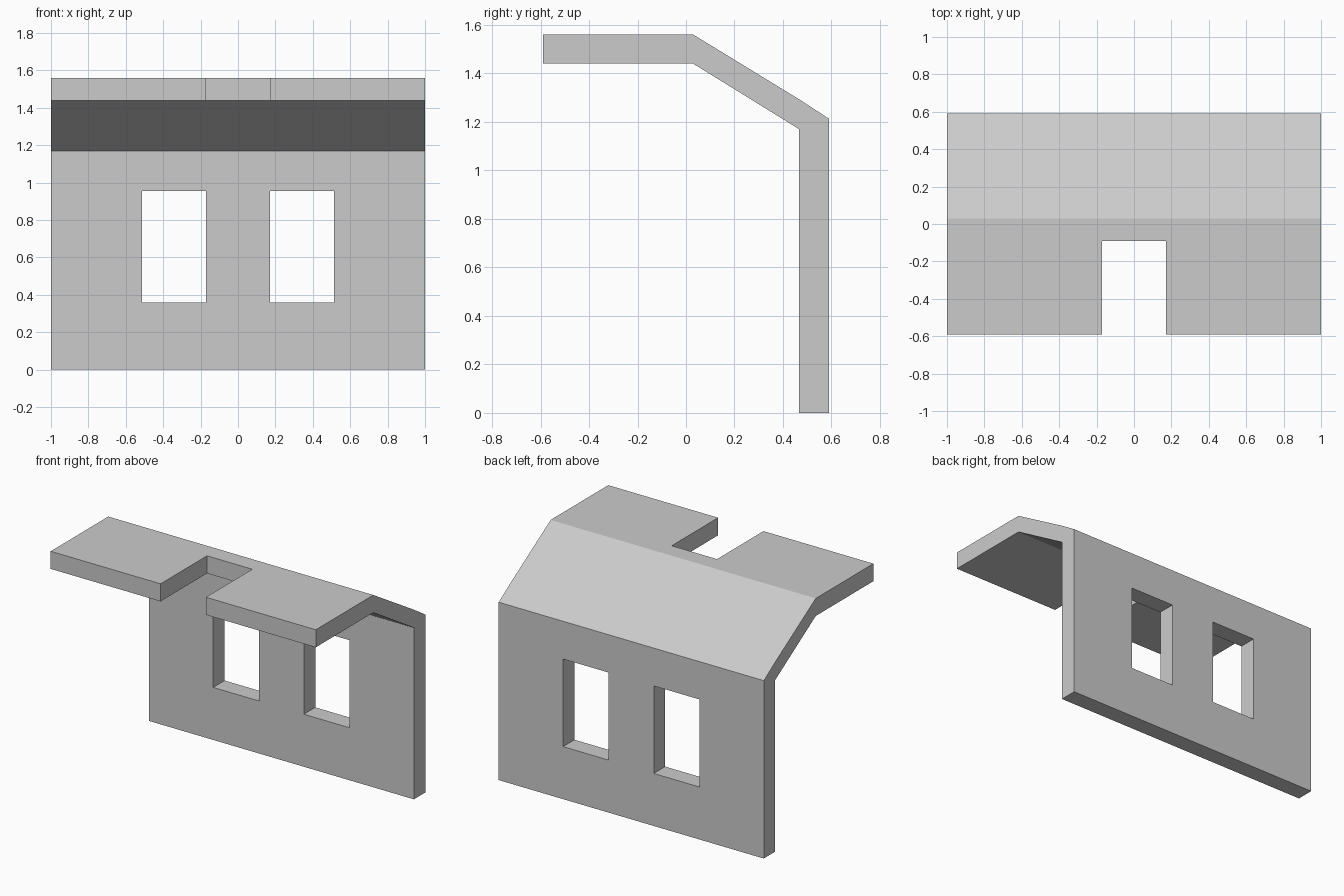
import bpy, bmesh

if "Cube" in bpy.data.objects:
    bpy.data.objects.remove(bpy.data.objects["Cube"])

# Side profile (y, z): flat roof, sloped roof, upright wall
PROFILE = [(-0.59, 1.44), (0.03, 1.44), (0.467, 1.17), (0.467, 0.0),
           (0.59, 0.0), (0.59, 1.213), (0.467, 1.293), (0.03, 1.56), (-0.59, 1.56)]


def make_object(name, bm):
    bmesh.ops.recalc_face_normals(bm, faces=bm.faces)
    mesh = bpy.data.meshes.new(name)
    bm.to_mesh(mesh)
    bm.free()
    obj = bpy.data.objects.new(name, mesh)
    bpy.context.collection.objects.link(obj)
    return obj


def extrude_profile(name, points, half_width):
    bm = bmesh.new()
    face = bm.faces.new([bm.verts.new((-half_width, y, z)) for y, z in points])
    ext = bmesh.ops.extrude_face_region(bm, geom=[face])
    moved = [v for v in ext["geom"] if isinstance(v, bmesh.types.BMVert)]
    bmesh.ops.translate(bm, verts=moved, vec=(2 * half_width, 0, 0))
    return make_object(name, bm)


def box(name, lo, hi):
    bm = bmesh.new()
    bmesh.ops.create_cube(bm, size=1)
    for v in bm.verts:
        v.co = [(a + b) / 2 + c * (b - a) for a, b, c in zip(lo, hi, v.co)]
    return make_object(name, bm)


# Wall and roof in one bent slab
shell = extrude_profile("wall_and_roof", PROFILE, 1.0)

# Two windows through the wall and a notch in the roof's front edge
cutters = [
    box("window_cutter_left", (-0.514, 0.3, 0.358), (-0.17, 0.8, 0.955)),
    box("window_cutter_right", (0.17, 0.3, 0.358), (0.514, 0.8, 0.955)),
    box("roof_notch_cutter", (-0.171, -0.8, 1.3), (0.171, -0.09, 1.7)),
]
bpy.context.view_layer.objects.active = shell
for cutter in cutters:
    cutter.hide_render = True
    mod = shell.modifiers.new(cutter.name, 'BOOLEAN')
    mod.operation = 'DIFFERENCE'
    mod.solver = 'EXACT'
    mod.object = cutter
    bpy.ops.object.modifier_apply(modifier=mod.name)
    bpy.data.objects.remove(cutter)
